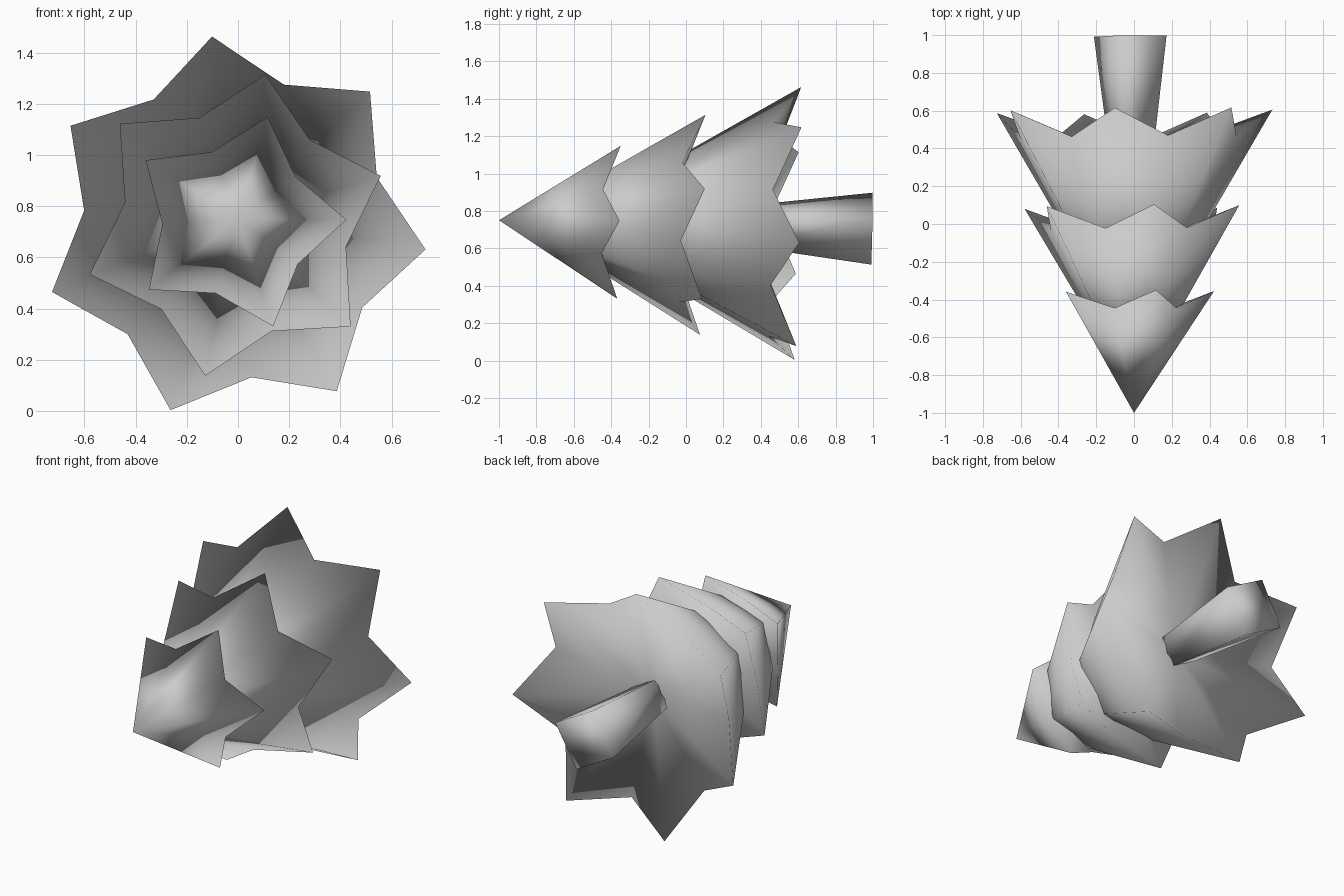
import bpy
import bmesh
from math import cos, sin, pi, radians
from mathutils import Matrix

cube = bpy.data.objects.get("Cube")
if cube:
    bpy.data.objects.remove(cube, do_unlink=True)

grey = bpy.data.materials.new("plain_grey")
grey.use_nodes = True
colour = (0.6, 0.6, 0.6, 1.0)
grey.diffuse_color = colour
grey.node_tree.nodes["Principled BSDF"].inputs["Base Color"].default_value = colour

# The tree lies along y, with its axis tilted slightly
axis = (Matrix.Translation((-0.01, 0, 0.728))
        @ Matrix.Rotation(0.01, 4, 'Z') @ Matrix.Rotation(-0.0225, 4, 'X'))


def ring_point(bm, radius, y, angle):
    return bm.verts.new((radius * cos(angle), y, radius * sin(angle)))


def finish(bm, name):
    bm.transform(axis)
    bmesh.ops.recalc_face_normals(bm, faces=bm.faces)
    mesh = bpy.data.meshes.new(name)
    bm.to_mesh(mesh)
    bm.free()
    mesh.materials.append(grey)
    for face in mesh.polygons:
        face.use_smooth = True
    obj = bpy.data.objects.new(name, mesh)
    bpy.context.collection.objects.link(obj)


# Foliage tier: a pointed cone with a star-shaped rim and a hollowed underside
def tier(name, points, start, apex_y, under_y, tip, valley):
    bm = bmesh.new()
    apex = bm.verts.new((0, apex_y, 0))
    under = bm.verts.new((0, under_y, 0))
    rim = []
    for i in range(2 * points):
        radius, y = valley if i % 2 else tip
        rim.append(ring_point(bm, radius, y, radians(start) + i * pi / points))
    for a, b in zip(rim, rim[1:] + rim[:1]):
        bm.faces.new((apex, a, b))
        bm.faces.new((under, b, a))
    finish(bm, name)


tier("top_foliage", 5, 73.5, -1.0, -0.52, (0.43, -0.36), (0.29, -0.45))
tier("middle_foliage", 6, 78.7, -0.89, -0.13, (0.60, 0.09), (0.44, -0.03))
tier("bottom_foliage", 7, 96.5, -0.66, 0.33, (0.753, 0.60), (0.59, 0.455))

# Trunk: a square post that widens towards its foot
bm = bmesh.new()
inner, foot = [[ring_point(bm, r, y, radians(16) + i * pi / 2) for i in range(4)]
               for r, y in ((0.11, 0.30), (0.20, 0.995))]
for i in range(4):
    j = (i + 1) % 4
    bm.faces.new((inner[i], inner[j], foot[j], foot[i]))
bm.faces.new(inner)
bm.faces.new(foot)
finish(bm, "trunk")
